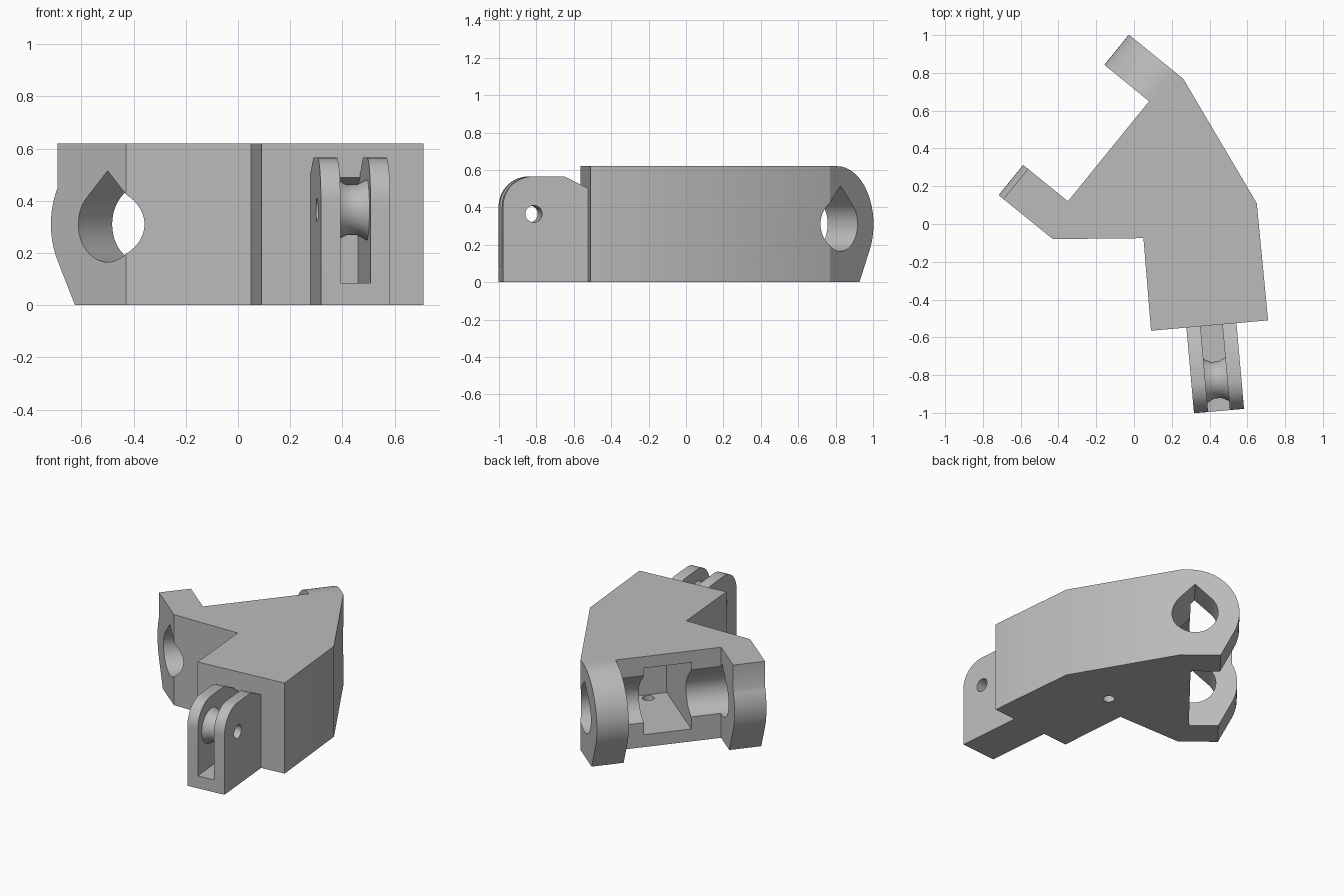
import bpy, bmesh
from math import cos, sin, pi, radians
from mathutils import Vector

cube = bpy.data.objects.get("Cube")
if cube:
    bpy.data.objects.remove(cube)

grey = bpy.data.materials.new("plain grey")
grey.use_nodes = True
grey.diffuse_color = (0.5, 0.5, 0.5, 1)
grey.node_tree.nodes["Principled BSDF"].inputs["Base Color"].default_value = (0.5, 0.5, 0.5, 1)

UP = Vector((0, 0, 1))
ZERO = Vector((0, 0, 0))
X, Y = Vector((1, 0, 0)), Vector((0, 1, 0))
# Hinge frame: OUT points away from the body, AXLE runs along the bore
OUT = Vector((-0.776, 0.63, 0)).normalized()
AXLE = Vector((0.63, 0.776, 0)).normalized()
# Tab frame: FWD points away from the front face, SIDE runs across it
FWD = Vector((0.088, -0.996, 0)).normalized()
SIDE = Vector((0.996, 0.088, 0)).normalized()
TAB = Vector((0.41, -0.537, 0))
HEIGHT = 0.62


def loft(name, pts, origin, ax, ay, az, layers):
    """Stack scaled copies of a 2D profile along az and close the ends."""
    bm = bmesh.new()
    rings = [[bm.verts.new(origin + ax * (p[0] * s) + ay * (p[1] * s) + az * d) for p in pts]
             for d, s in layers]
    n = len(pts)
    for a, b in zip(rings, rings[1:]):
        for i in range(n):
            j = (i + 1) % n
            bm.faces.new((a[i], a[j], b[j], b[i]))
    bm.faces.new(rings[0])
    bm.faces.new(rings[-1])
    bmesh.ops.recalc_face_normals(bm, faces=bm.faces)
    mesh = bpy.data.meshes.new(name)
    bm.to_mesh(mesh)
    bm.free()
    mesh.materials.append(grey)
    obj = bpy.data.objects.new(name, mesh)
    bpy.context.scene.collection.objects.link(obj)
    return obj


def prism(name, pts, origin, ax, ay, az, start, end):
    return loft(name, pts, origin, ax, ay, az, [(start, 1), (end, 1)])


def arc(cx, cy, r, a0, a1, n):
    return [(cx + r * cos(radians(a0 + (a1 - a0) * i / n)),
             cy + r * sin(radians(a0 + (a1 - a0) * i / n))) for i in range(n + 1)]


def circle(r, n=32):
    return [(r * cos(2 * pi * i / n), r * sin(2 * pi * i / n)) for i in range(n)]


def rect(x0, x1, y0, y1):
    return [(x0, y0), (x1, y0), (x1, y1), (x0, y1)]


def combine(target, tool, operation):
    mod = target.modifiers.new("combine", 'BOOLEAN')
    mod.operation = operation
    mod.solver = 'EXACT'
    mod.object = tool
    bpy.context.view_layer.objects.active = target
    bpy.ops.object.modifier_apply(modifier=mod.name)
    bpy.data.objects.remove(tool)


# Main block
outline = [(0.26, 0.77), (0.65, 0.11), (0.71, -0.51), (0.09, -0.565),
           (0.05, -0.075), (-0.43, -0.08), (-0.35, 0.12), (0.08, 0.65)]
body = prism("bracket_body", outline, ZERO, X, Y, UP, 0, HEIGHT)

# Hinge ears: the front one has an upright tip, the rear one a full round
base = [(0.283, HEIGHT), (0.283, 0), (0.534, 0)]
front_profile = base + arc(0.343, 0.31, 0.31, -26.7, 26.7, 14) + [(0.62, HEIGHT)]
rear_profile = base + arc(0.343, 0.31, 0.31, -26.7, 90, 28)
for name, profile, start, end in (("front_ear", front_profile, -0.333, -0.127),
                                  ("rear_ear", rear_profile, 0.555, 0.761)):
    combine(body, prism(name, profile, ZERO, OUT, UP, AXLE, start, end), 'UNION')

# Teardrop bore through both ears, leaving a trough in the block
teardrop = arc(0, 0, 0.145, 135, 405, 36) + [(0, 0.205)]
combine(body, prism("bore", teardrop, OUT * 0.373 + UP * 0.31, OUT, UP, AXLE, -0.6, 1.0),
        'DIFFERENCE')

# Deep pocket between the ears, with a drain hole in its floor
combine(body, prism("pocket", rect(-0.21, 0.6, 0.085, 0.54), ZERO, OUT, UP, AXLE, 0.065, 0.37),
        'DIFFERENCE')
combine(body, prism("drain", circle(0.037), Vector((0.25, 0.05, 0)), X, Y, UP, -0.1, 0.2),
        'DIFFERENCE')

# Shallow recess in the front face behind the roller
recess = [(0.05, 0.085), (0.05, 0.49), (0, 0.49), (-0.1, 0.46), (-0.1, 0.085)]
combine(body, prism("recess", recess, TAB, FWD, UP, SIDE, -0.058, 0.058), 'DIFFERENCE')

# Front tab, slotted into two cheeks
tab_profile = ([(-0.005, 0), (0.455, 0)] + arc(0.295, 0.405, 0.16, 0, 90, 16)
               + [(0.125, 0.565), (-0.005, 0.5)])
tab = prism("front_tab", tab_profile, TAB, FWD, UP, SIDE, -0.133, 0.133)
combine(tab, prism("slot", rect(-0.1, 0.6, 0.085, 0.8), TAB, FWD, UP, SIDE, -0.058, 0.058),
        'DIFFERENCE')

# Waisted roller between the cheeks, with a pin hole through everything
pin = TAB + FWD * 0.29 + UP * 0.365
roller = loft("roller", circle(1, 40), pin, FWD, UP, SIDE,
              [(-0.065, 0.12), (-0.02, 0.097), (0.02, 0.097), (0.065, 0.12)])
combine(tab, roller, 'UNION')
combine(tab, prism("pin_hole", circle(0.045), pin, FWD, UP, SIDE, -0.3, 0.3), 'DIFFERENCE')

# Smooth curved walls, crisp edges
bpy.ops.object.select_all(action='DESELECT')
for obj in (body, tab):
    obj.select_set(True)
bpy.context.view_layer.objects.active = body
bpy.ops.object.shade_smooth_by_angle(angle=radians(30))
